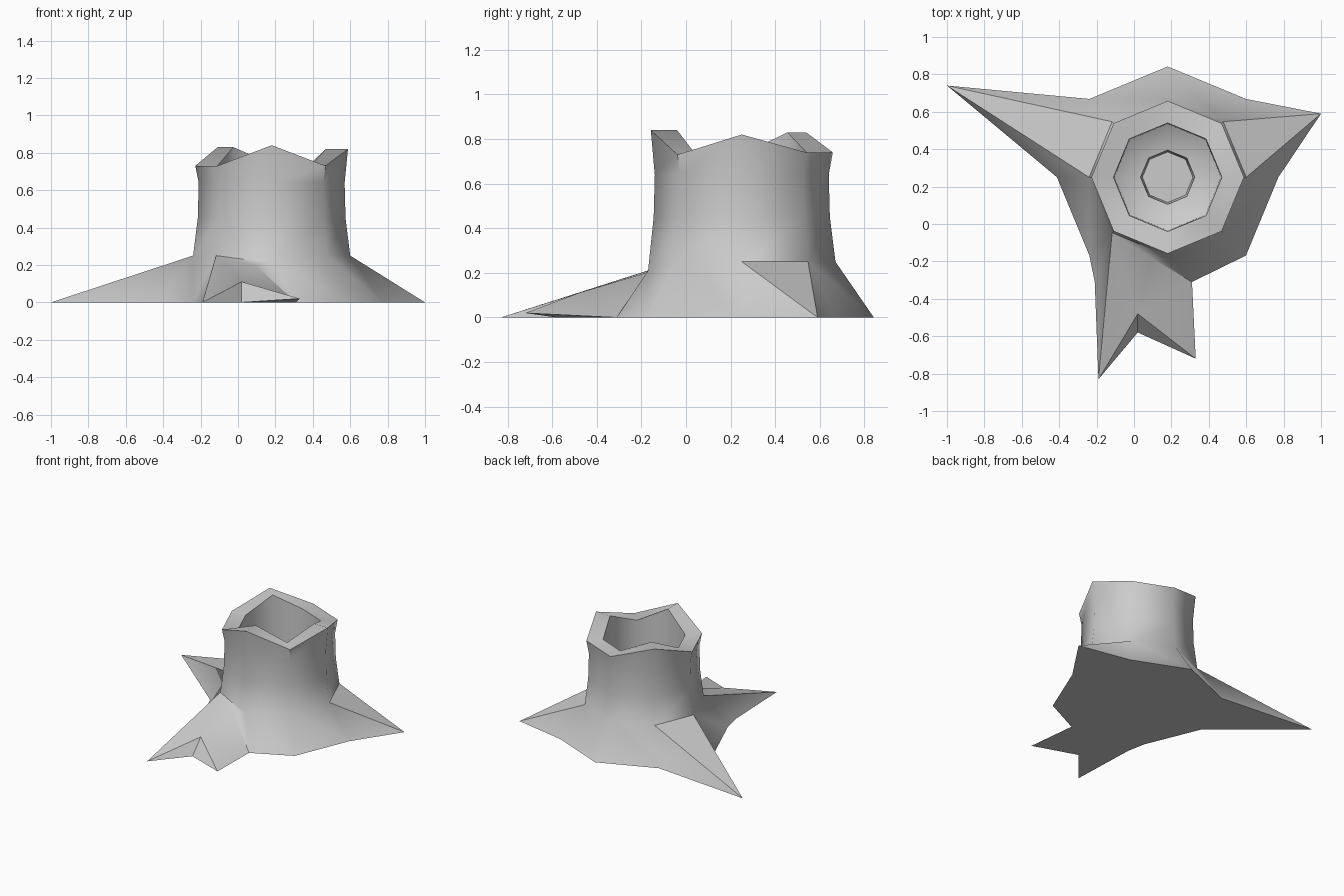
import bpy, bmesh
from math import cos, sin, pi

if "Cube" in bpy.data.objects:
    bpy.data.objects.remove(bpy.data.objects["Cube"])

CX, CY, N = 0.18, 0.25, 8
bm = bmesh.new()


def ring(r, zs):
    """Octagon of radius r; zs is one height or one per corner (corner 0 at +x)."""
    if not isinstance(zs, (list, tuple)):
        zs = [zs] * N
    return [bm.verts.new((CX + r * cos(i * pi / 4), CY + r * sin(i * pi / 4), zs[i]))
            for i in range(N)]


def bridge(a, b):
    for i in range(N):
        j = (i + 1) % N
        bm.faces.new((a[i], a[j], b[j], b[i]))


def face(*vs):
    bm.faces.new(vs)


# trunk: outside wall, jagged rim, hollow with stepped floor
jag = [0.82, 0.74, 0.74, 0.83, 0.73, 0.73, 0.84, 0.73]
foot = [0.25] * 6 + [0.21, 0.25]
rings = [ring(0.42, foot), ring(0.395, 0.45), ring(0.39, 0.64), ring(0.408, jag),
         ring(0.29, jag), ring(0.285, 0.28), ring(0.235, 0.25), ring(0.145, 0.23),
         ring(0.135, 0.14)]
for a, b in zip(rings, rings[1:]):
    bridge(a, b)
face(*rings[-1])

# ground outline corners of the flare, with root tips
t = rings[0]
g = ring(0.592, 0.0)
g[6].co = (0.31, -0.31, 0)
left_tip = bm.verts.new((-1, 0.74, 0))
right_tip = bm.verts.new((1, 0.59, 0))

# plain flare panels
for i, j in ((1, 2), (2, 3), (4, 5), (6, 7), (7, 0)):
    face(t[i], g[i], g[j], t[j])

# side roots
for i, j, tip in ((3, 4, left_tip), (0, 1, right_tip)):
    face(t[i], g[i], tip)
    face(t[i], tip, t[j])
    face(t[j], tip, g[j])

# forked front root
saddle = bm.verts.new((0.09, -0.18, 0.2))
crotch = bm.verts.new((0.02, -0.48, 0.11))
notch = bm.verts.new((0.02, -0.58, 0))
fork_l = bm.verts.new((-0.19, -0.83, 0))
fork_r = bm.verts.new((0.33, -0.72, 0.02))
hip = bm.verts.new((-0.21, -0.31, 0))
face(t[5], g[5], hip)
face(t[5], hip, fork_l)
face(t[5], fork_l, crotch)
face(t[5], crotch, saddle)
face(fork_l, notch, crotch)
face(notch, fork_r, crotch)
face(crotch, fork_r, g[6], saddle)
face(saddle, g[6], t[6])
face(saddle, t[6], t[5])

# underside
face(g[0], right_tip, g[1], g[2], g[3], left_tip, g[4], g[5], hip, fork_l,
     notch, fork_r, g[6], g[7])

bmesh.ops.recalc_face_normals(bm, faces=bm.faces)
mesh = bpy.data.meshes.new("tree_stump")
bm.to_mesh(mesh)
bm.free()
stump = bpy.data.objects.new("tree_stump", mesh)
bpy.context.collection.objects.link(stump)
bpy.context.view_layer.objects.active = stump
stump.select_set(True)
bpy.ops.object.shade_smooth_by_angle(angle=pi / 3.9)
